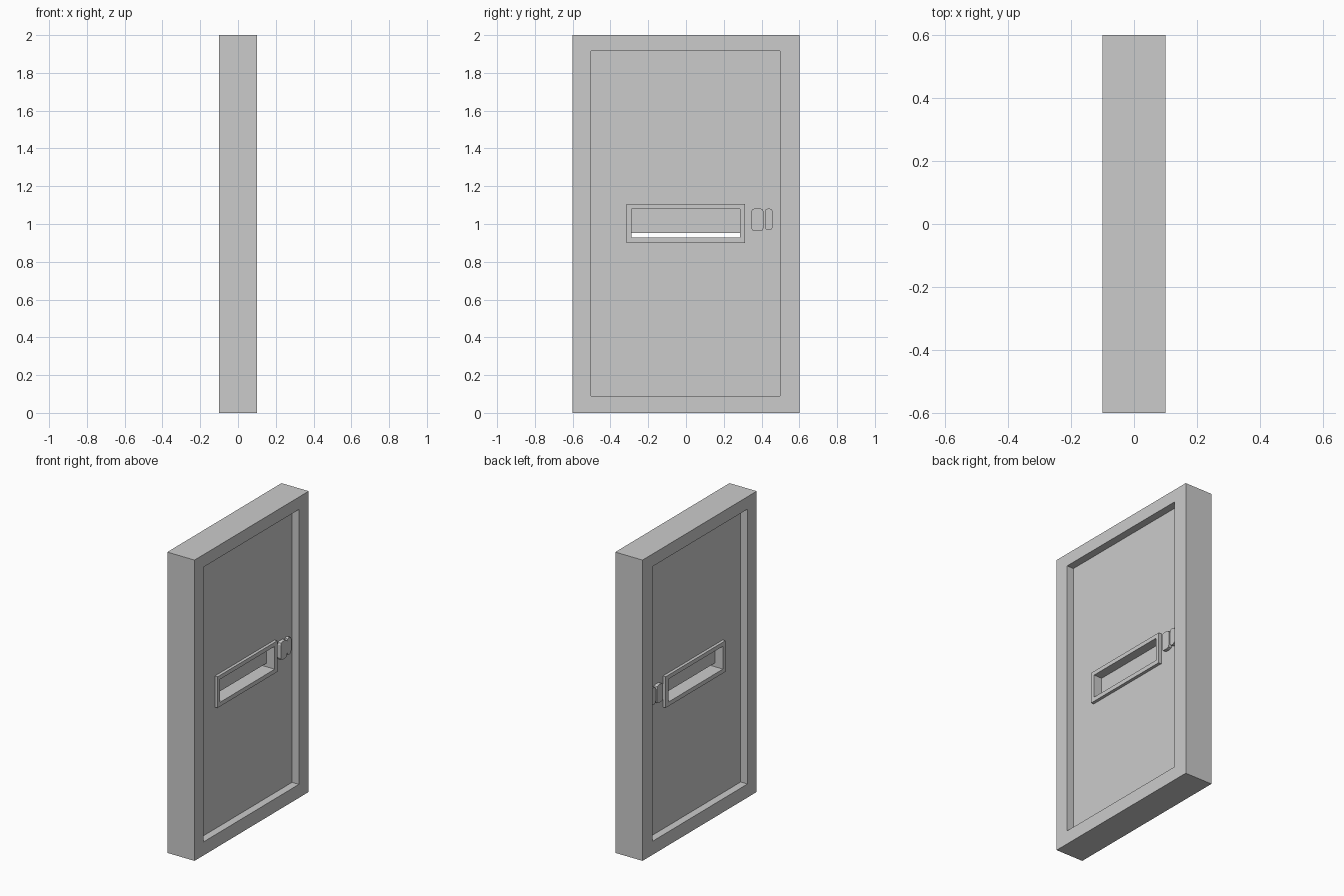
import bpy, bmesh

if "Cube" in bpy.data.objects:
    bpy.data.objects.remove(bpy.data.objects["Cube"])


def make_object(name, bm):
    bmesh.ops.recalc_face_normals(bm, faces=bm.faces)
    mesh = bpy.data.meshes.new(name)
    bm.to_mesh(mesh)
    bm.free()
    obj = bpy.data.objects.new(name, mesh)
    bpy.context.collection.objects.link(obj)
    return obj


def corners(rect):
    y0, y1, z0, z1 = rect
    return [(y0, z0), (y1, z0), (y1, z1), (y0, z1)]


def ring(name, outer, inner, half):
    """Rectangular surround in the YZ plane, from x=-half to x=half."""
    bm = bmesh.new()
    loops = [[bm.verts.new((x, y, z)) for y, z in corners(r)]
             for r, x in ((outer, half), (inner, half), (inner, -half), (outer, -half))]
    for a, b in zip(loops, loops[1:] + loops[:1]):
        for i in range(4):
            j = (i + 1) % 4
            bm.faces.new((a[i], a[j], b[j], b[i]))
    return make_object(name, bm)


def prism(name, points, x0, x1):
    """Extrude a YZ outline between two x positions."""
    bm = bmesh.new()
    face = bm.faces.new([bm.verts.new((x0, y, z)) for y, z in points])
    new = bmesh.ops.extrude_face_region(bm, geom=[face])["geom"]
    bmesh.ops.translate(bm, vec=(x1 - x0, 0, 0),
                        verts=[g for g in new if isinstance(g, bmesh.types.BMVert)])
    return make_object(name, bm)


def rounded(rect, c):
    """Rectangle outline with two-segment rounded corners."""
    y0, y1, z0, z1 = rect
    k = c * 0.29
    pts = []
    for y, z, sy, sz in ((y0, z0, 1, 1), (y1, z0, -1, 1), (y1, z1, -1, -1), (y0, z1, 1, -1)):
        arc = [(y, z + sz * c), (y + sy * k, z + sz * k), (y + sy * c, z)]
        pts += arc if sy == sz else arc[::-1]
    return pts


DOORWAY = (-0.503, 0.497, 0.09, 1.917)
SLOT = (-0.288, 0.286, 0.928, 1.08)

# Frame and recessed leaf
ring("door_frame", (-0.6, 0.6, 0, 2), DOORWAY, 0.1)
ring("door_panel", DOORWAY, SLOT, 0.05)

# Slot surround and its partly closed shutter
ring("slot_rim", (-0.315, 0.313, 0.9, 1.107), SLOT, 0.07)
prism("slot_shutter", corners((-0.288, 0.286, 0.952, 1.08)), -0.01, 0.01)

# Lock plate and handle on both faces
for side, label in ((1, "right"), (-1, "left")):
    prism("lock_plate_" + label, rounded((0.345, 0.411, 0.962, 1.082), 0.018),
          side * 0.045, side * 0.073)
    prism("handle_" + label, rounded((0.417, 0.46, 0.968, 1.082), 0.018),
          side * 0.045, side * 0.07)
